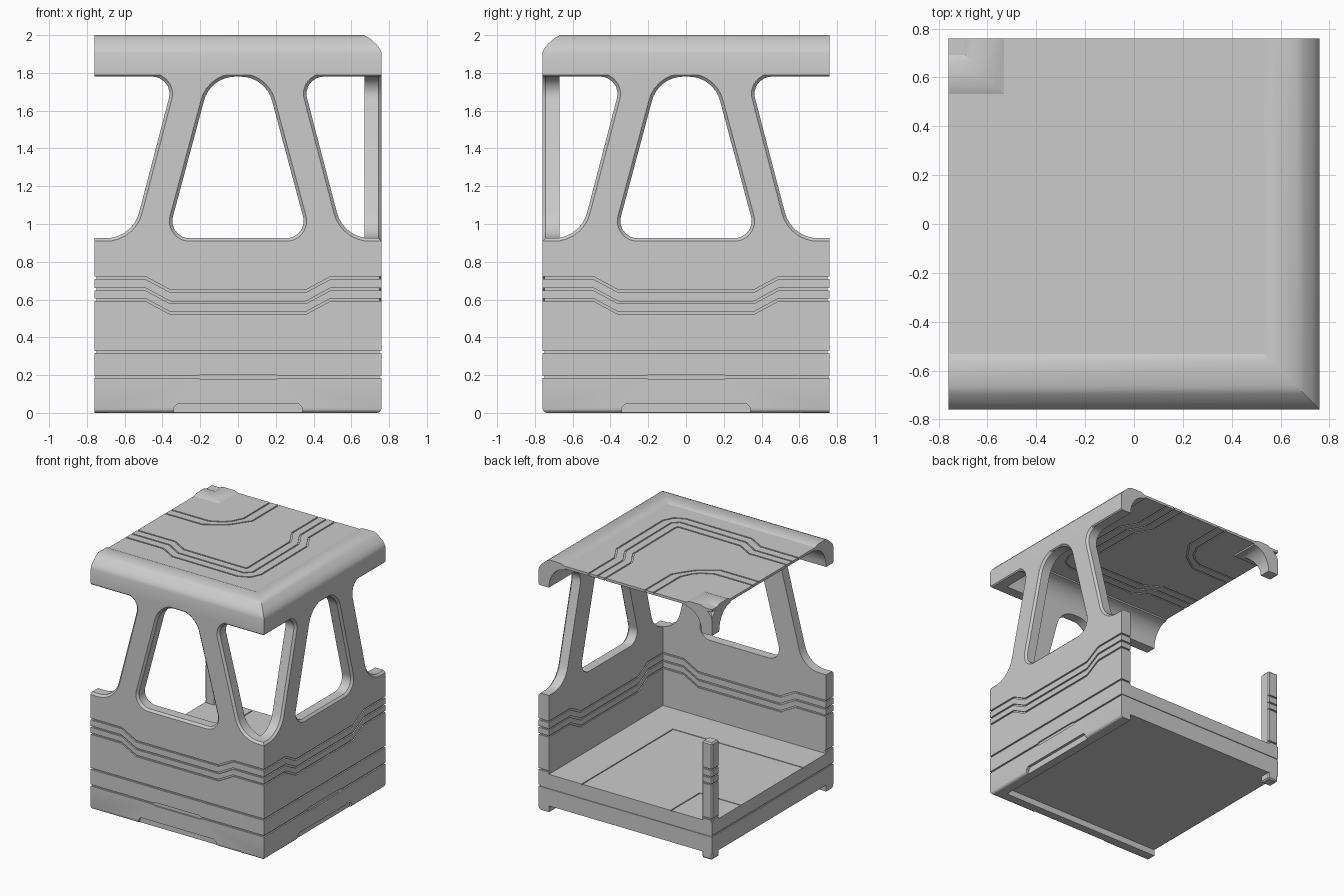
import bpy, bmesh, math
from mathutils import Vector, Matrix

if "Cube" in bpy.data.objects:
    bpy.data.objects.remove(bpy.data.objects["Cube"])

H = 0.76      # half width of the tile
T = 0.09      # wall thickness


def finish(name, bm):
    me = bpy.data.meshes.new(name)
    bm.to_mesh(me)
    bm.free()
    ob = bpy.data.objects.new(name, me)
    bpy.context.collection.objects.link(ob)
    return ob


def flat(u, v, t):
    return (u, v, t)


def upright(u, v, t):
    return (u, t - H, v)


def add_prism(bm, poly, a, b, f):
    """Extrude a 2D polygon from depth a to b; f maps (u, v, depth) to xyz."""
    area = sum(p[0] * q[1] - q[0] * p[1] for p, q in zip(poly, poly[1:] + poly[:1]))
    if (area < 0) != (f is upright):      # keep normals pointing outward
        poly = poly[::-1]
    lo = [bm.verts.new(f(u, v, a)) for u, v in poly]
    hi = [bm.verts.new(f(u, v, b)) for u, v in poly]
    bm.faces.new(lo[::-1])
    bm.faces.new(hi)
    for i in range(len(poly)):
        j = (i + 1) % len(poly)
        bm.faces.new((lo[i], lo[j], hi[j], hi[i]))


def prisms(name, items, f):
    bm = bmesh.new()
    for poly, a, b in items:
        add_prism(bm, poly, a, b, f)
    return finish(name, bm)


def rounded(pts, n=7):
    out = []
    for i, (u, v, r) in enumerate(pts):
        p = Vector((u, v))
        if not r:
            out.append((u, v))
            continue
        d1 = (Vector(pts[i - 1][:2]) - p).normalized()
        d2 = (Vector(pts[(i + 1) % len(pts)][:2]) - p).normalized()
        half = d1.angle(d2) / 2
        c = p + (d1 + d2).normalized() * r / math.sin(half)
        s, e = p + d1 * r / math.tan(half) - c, p + d2 * r / math.tan(half) - c
        for k in range(n + 1):
            out.append(tuple(c + s.lerp(e, k / n).normalized() * r))
    return out


def ribbon(pts, w):
    """Closed outline of a line with mitred bends."""
    P = [Vector(p) for p in pts]
    left, right = [], []
    for i, p in enumerate(P):
        d1 = (p - P[i - 1]).normalized() if i else (P[1] - p).normalized()
        d2 = (P[i + 1] - p).normalized() if i < len(P) - 1 else d1
        t = (d1 + d2).normalized()
        off = Vector((-t.y, t.x)) * (w / 2 / t.dot(d1))
        left.append(tuple(p + off))
        right.append(tuple(p - off))
    return left + right[::-1]


def cut(ob, cutters):
    """Apply cuts one by one, skipping any that would empty the part."""
    for c in cutters:
        m = ob.modifiers.new("cut", 'BOOLEAN')
        m.operation, m.solver, m.object = 'DIFFERENCE', 'EXACT', c
        dg = bpy.context.evaluated_depsgraph_get()
        me = bpy.data.meshes.new_from_object(ob.evaluated_get(dg))
        ob.modifiers.clear()
        if len(me.polygons) > 3:
            ob.data = me


# Wall: half outline with a corner opening and half a window, then mirrored
half = rounded([(0, 0, 0), (H, 0, 0), (H, .925, 0), (.559, .925, .18), (.336, 1.78, .09),
                (H, 1.78, 0), (H, 1.80, 0), (0, 1.80, 0), (0, 1.78, 0),
                (.146, 1.78, .17), (.375, .925, .09), (0, .925, 0)])


def wall(name, corner_sign, angle):
    bm = bmesh.new()
    add_prism(bm, half, 0, T, upright)
    inner = [f for f in bm.faces if all(abs(v.co.x) < 1e-6 for v in f.verts)]
    bmesh.ops.delete(bm, geom=inner, context='FACES_ONLY')
    dup = bmesh.ops.duplicate(bm, geom=bm.verts[:] + bm.edges[:] + bm.faces[:])
    for g in dup["geom"]:
        if isinstance(g, bmesh.types.BMVert):
            g.co.x *= -1
    bmesh.ops.reverse_faces(bm, faces=[g for g in dup["geom"] if isinstance(g, bmesh.types.BMFace)])
    bmesh.ops.remove_doubles(bm, verts=bm.verts, dist=1e-5)

    def front_edges(z0, z1):
        return [e for e in bm.edges if all(abs(v.co.y + H) < 1e-5 and z0 < v.co.z < z1
                                           for v in e.verts)]
    bmesh.ops.bevel(bm, geom=front_edges(.92, 1.79), offset=.016, segments=1,
                    profile=.5, affect='EDGES')
    bmesh.ops.bevel(bm, geom=front_edges(-.01, .01), offset=.025, segments=3,
                    profile=.5, affect='EDGES')
    for v in bm.verts:      # mitre at the shared corner
        if v.co.x * corner_sign > H - .005:
            v.co.x = corner_sign * (H - min(v.co.y + H, .05))
    bm.transform(Matrix.Rotation(angle, 4, 'Z'))
    return finish(name, bm)


front_wall = wall("front_wall", 1, 0)
right_wall = wall("right_wall", -1, math.pi / 2)

# Floor slab and short corner post
floor = prisms("floor", [([(-H, -.69), (.69, -.69), (.69, H), (-H, H)], .05, .30)], flat)
bm = bmesh.new()
add_prism(bm, [(-H, H - T), (-H + T, H - T), (-H + T, H), (-H, H)], 0, .925, flat)
bmesh.ops.bevel(bm, geom=bm.edges[:], offset=.01, segments=1, profile=.5, affect='EDGES')
post = finish("corner_post", bm)

# Groove cutters: three stepped lines, straight lines, and on the walls a slot and base notch
waves = [ribbon([(-.8, z), (-.49, z), (-.36, z - .07), (.36, z - .07), (.49, z), (.8, z)], .012)
         for z in (.715, .655, .599)]
line = ribbon([(-.8, .322), (.8, .322)], .012)
low = [(-.8, .006), (-.21, .006), (-.195, .014), (.195, .014), (.21, .006), (.8, .006)]
slot = [(u, .19 - w) for u, w in low] + [(u, .19 + w) for u, w in low[::-1]]
notch = [(-.345, -.03), (.345, -.03), (.34, .03), (.32, .05), (-.32, .05), (-.34, .03)]
outer = [(p, -.05, .011) for p in waves + [line]]
closed_side = outer + [(slot, -.05, .011), (notch, -.05, .022)]
open_side = outer + [(ribbon([(-.8, .19), (.8, .19)], .012), -.05, .006)]
inside = [(p, T - .008, T + .03) for p in waves]


def side_cutter(items, k):
    c = prisms("side_groove_cutter", items, upright)
    c.data.transform(Matrix.Rotation(k * math.pi / 2, 4, 'Z'))
    return c


front_c, right_c = side_cutter(closed_side, 0), side_cutter(closed_side, 1)
back_c, left_c = side_cutter(open_side, 2), side_cutter(open_side, 3)
in_front, in_right = side_cutter(inside, 0), side_cutter(inside, 1)

# Floor lines
floor_lines = prisms("floor_line_cutter",
                     [(ribbon(p, .008), .294, .35) for p in (
                         [(-.8, -.38), (.38, -.38), (.38, .8)],
                         [(-.8, .40), (-.40, .40), (-.40, .8)])], flat)

# Roof sheet with grooves seen from both faces
roof = prisms("roof_sheet", [([(-H, -.60), (.60, -.60), (.60, H), (-H, H)], 1.967, 1.987)], flat)


def across(p):          # complete a path symmetric about the tile diagonal
    return p + [(-y, -x) for x, y in p[::-1]]


paths = [across(p) for p in (
    [(-.8, -.175), (-.43, -.175), (-.3, -.25), (.245, -.255)],
    [(-.8, -.245), (-.43, -.245), (-.3, -.322), (.28, -.327)],
    [(-.8, -.32), (-.43, -.32), (-.3, -.395), (.28, -.40), (.355, -.365)],
    [(-.8, .325), (-.43, .325), (-.36, .365)],
    [(-.8, .25), (-.43, .25), (-.34, .295)],
    [(-.8, .175), (-.43, .175), (-.29, .27)])]
roof_cuts = [prisms("roof_line_cutter", [(ribbon(p, .011), a, b)], flat)
             for p in paths for a, b in ((1.981, 2.05), (1.9, 1.973))]

cut(front_wall, [front_c, right_c, left_c, in_front])
cut(right_wall, [front_c, right_c, back_c, in_right])
cut(post, [back_c, left_c])
cut(floor, [back_c, left_c, floor_lines])
cut(roof, roof_cuts)
for c in [front_c, right_c, back_c, left_c, in_front, in_right, floor_lines] + roof_cuts:
    bpy.data.objects.remove(c)

# Cornice profile: (distance in from the edge, height), with a cove underneath
profile = [(0, 1.788), (0, 1.905), (.008, 1.928), (.028, 1.952), (.065, 1.985), (.095, 2.0),
           (.195, 2.0), (.23, 1.986), (.23, 1.955)]
profile += [(.23 - .14 * math.sin(a), 1.78 + .175 * math.cos(a))
            for a in (math.radians(11.25 * k) for k in range(1, 9))] + [(.008, 1.78)]


def sweep(name, stations):
    bm = bmesh.new()
    rows = list(zip(*[[bm.verts.new((x, y, z)) for x, y in stations(d)] for d, z in profile]))
    for a, b in zip(rows, rows[1:]):
        for i in range(len(a)):
            j = (i + 1) % len(a)
            bm.faces.new((a[i], a[j], b[j], b[i]))
    bm.faces.new(rows[0])
    bm.faces.new(rows[-1][::-1])
    bmesh.ops.remove_doubles(bm, verts=bm.verts, dist=1e-5)
    bmesh.ops.recalc_face_normals(bm, faces=bm.faces)
    return finish(name, bm)


cornice = sweep("roof_cornice", lambda d: [(-H, d - H), (H - d, d - H), (H - d, H)])
inner_corner = sweep("roof_inner_corner", lambda d: [(-H, H - d), (d - H, H - d), (d - H, H)])

# Smooth the curved parts, keep the edges
bpy.ops.object.select_all(action='DESELECT')
for ob in (front_wall, right_wall, cornice, inner_corner):
    ob.select_set(True)
bpy.context.view_layer.objects.active = cornice
bpy.ops.object.shade_smooth_by_angle(angle=math.radians(27))
